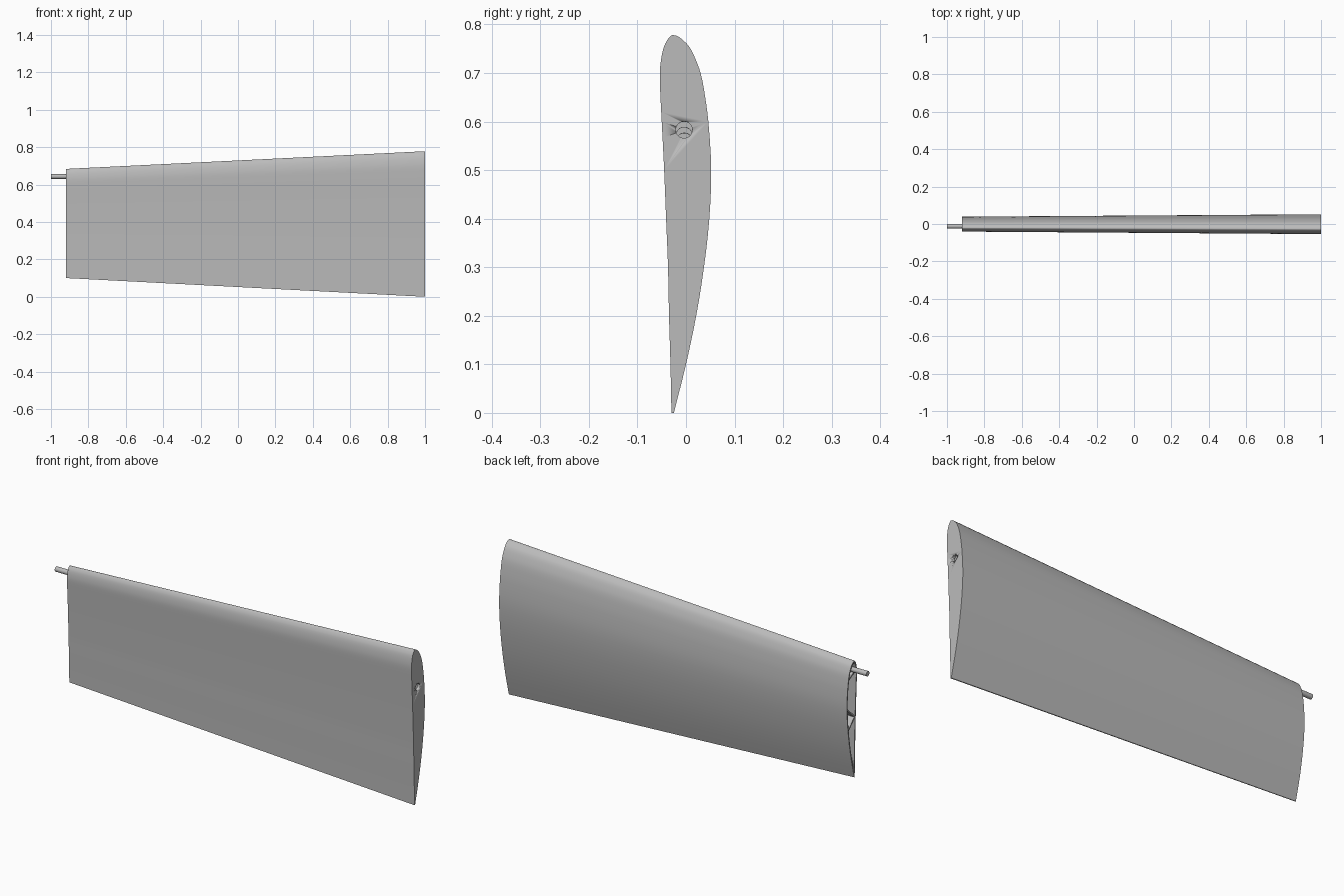
import bpy, bmesh, math
from mathutils import Vector

cube = bpy.data.objects.get("Cube")
if cube:
    bpy.data.objects.remove(cube, do_unlink=True)

grey = bpy.data.materials.new("light_grey")
grey.use_nodes = True
COLOUR = (0.5, 0.5, 0.5, 1)
grey.diffuse_color = COLOUR
grey.node_tree.nodes["Principled BSDF"].inputs["Base Color"].default_value = COLOUR

ROOT_X, TIP_X, TAPER, TIP_Z = 1.0, -0.92, 0.75, 0.1
CHORD, SKIN = 0.778, 0.007

# Aerofoil as (height, back surface, front surface)
STATIONS = [(0, -.025, -.030), (.1, 0, -.032), (.2, .021, -.035), (.3, .037, -.037),
            (.4, .048, -.041), (.5, .052, -.045), (.6, .046, -.050), (.66, .038, -.053),
            (.7, .030, -.054), (.73, .019, -.051), (.755, .006, -.045), (.77, -.009, -.037),
            (.7765, -.019, -.031), (.778, -.026, -.028)]


def surface(z, side):
    """Smooth y of one surface (1 back, 2 front) at height z."""
    i = max(k for k in range(len(STATIONS) - 1) if STATIONS[k][0] <= z + 1e-9)
    a, b = STATIONS[i], STATIONS[i + 1]

    def slope(k):
        lo, hi = STATIONS[max(k - 1, 0)], STATIONS[min(k + 1, len(STATIONS) - 1)]
        return (hi[side] - lo[side]) / (hi[0] - lo[0])
    h = b[0] - a[0]
    t = (z - a[0]) / h
    return ((2*t**3 - 3*t*t + 1) * a[side] + (t**3 - 2*t*t + t) * h * slope(i)
            + (3*t*t - 2*t**3) * b[side] + (t**3 - t*t) * h * slope(i + 1))


def place(x, y, z):
    """Put a root section point at span position x, with taper."""
    f = (ROOT_X - x) / (ROOT_X - TIP_X)
    s = 1 + (TAPER - 1) * f
    return Vector((x, y * s, z * s + TIP_Z * f))


def section(inner=False):
    heights = []
    for a, b in zip(STATIONS, STATIONS[1:]):
        heights += [a[0] + (b[0] - a[0]) * k / 3 for k in range(3)]
    heights.append(CHORD)
    back, front = [], []
    for z in heights:
        yb, yf = surface(z, 1), surface(z, 2)
        if inner:
            t = min(SKIN, 0.3 * (yb - yf))
            yb, yf = yb - t, yf + t
            z = 0.01 + z * (CHORD - 0.01 - SKIN) / CHORD
        back.append((yb, z))
        front.append((yf, z))
    return back + front[::-1]


def finish(name, bm, smooth=True):
    bmesh.ops.recalc_face_normals(bm, faces=bm.faces)
    mesh = bpy.data.meshes.new(name)
    bm.to_mesh(mesh)
    bm.free()
    mesh.materials.append(grey)
    obj = bpy.data.objects.new(name, mesh)
    bpy.context.collection.objects.link(obj)
    if smooth:
        bpy.ops.object.select_all(action='DESELECT')
        obj.select_set(True)
        bpy.context.view_layer.objects.active = obj
        bpy.ops.object.shade_smooth_by_angle(angle=math.radians(35))
    return obj


def loft(name, loops, smooth=True):
    """Skin a chain of equal loops and cap both ends."""
    bm = bmesh.new()
    rings = [[bm.verts.new(p) for p in loop] for loop in loops]
    for r, q in zip(rings, rings[1:]):
        for i in range(len(r)):
            j = (i + 1) % len(r)
            bm.faces.new((r[i], r[j], q[j], q[i]))
    bm.faces.new(rings[0])
    bm.faces.new(rings[-1])
    return finish(name, bm, smooth)


def span(points, x):
    return [place(x, y, z) for y, z in points]


def circle(x, y, z, r, n=32):
    return [Vector((x, y + r * math.cos(k * math.tau / n), z + r * math.sin(k * math.tau / n)))
            for k in range(n)]


# Hollow skin, closed at the root and open at the tip
outer, inner = section(), section(True)
skin = loft("wing_skin", [span(outer, ROOT_X), span(outer, TIP_X),
                          span(inner, TIP_X), span(inner, ROOT_X - 0.015)])

# Ribs across the hollow
ribs = [loft("rib", [span(inner, x), span(inner, x - 0.012)], False)
        for x in (0.5, 0.0, -0.5)]

# Spar hole along the quarter chord, through the root and ribs
ends = [place(x, -0.004, 0.583) for x in (1.05, -0.6)]
cutter = loft("spar_hole_cutter", [circle(*p, 0.017) for p in ends])
cutter.hide_render = True
cutter.hide_viewport = True
cutter.display_type = 'WIRE'
for obj in [skin] + ribs:
    mod = obj.modifiers.new("spar_hole", 'BOOLEAN')
    mod.operation = 'DIFFERENCE'
    mod.solver = 'EXACT'
    mod.object = cutter

# Slanted braces between the back and front skins
def brace(name, back_z, front_z):
    w = 0.006
    yb, yf = surface(back_z, 1) - 0.004, surface(front_z, 2) + 0.004
    quad = [(yb, back_z - w), (yb, back_z + w), (yf, front_z + w), (yf, front_z - w)]
    loft(name, [span(quad, ROOT_X - 0.01), span(quad, TIP_X + 0.004)], False)


brace("upper_brace", 0.66, 0.71)
brace("middle_brace_top", 0.48, 0.40)
brace("middle_brace_bottom", 0.32, 0.40)

# Locating pin near the leading edge of the tip
loft("tip_pin", [circle(x, -0.012, 0.643, 0.0125) for x in (-1.0, -0.7)])
